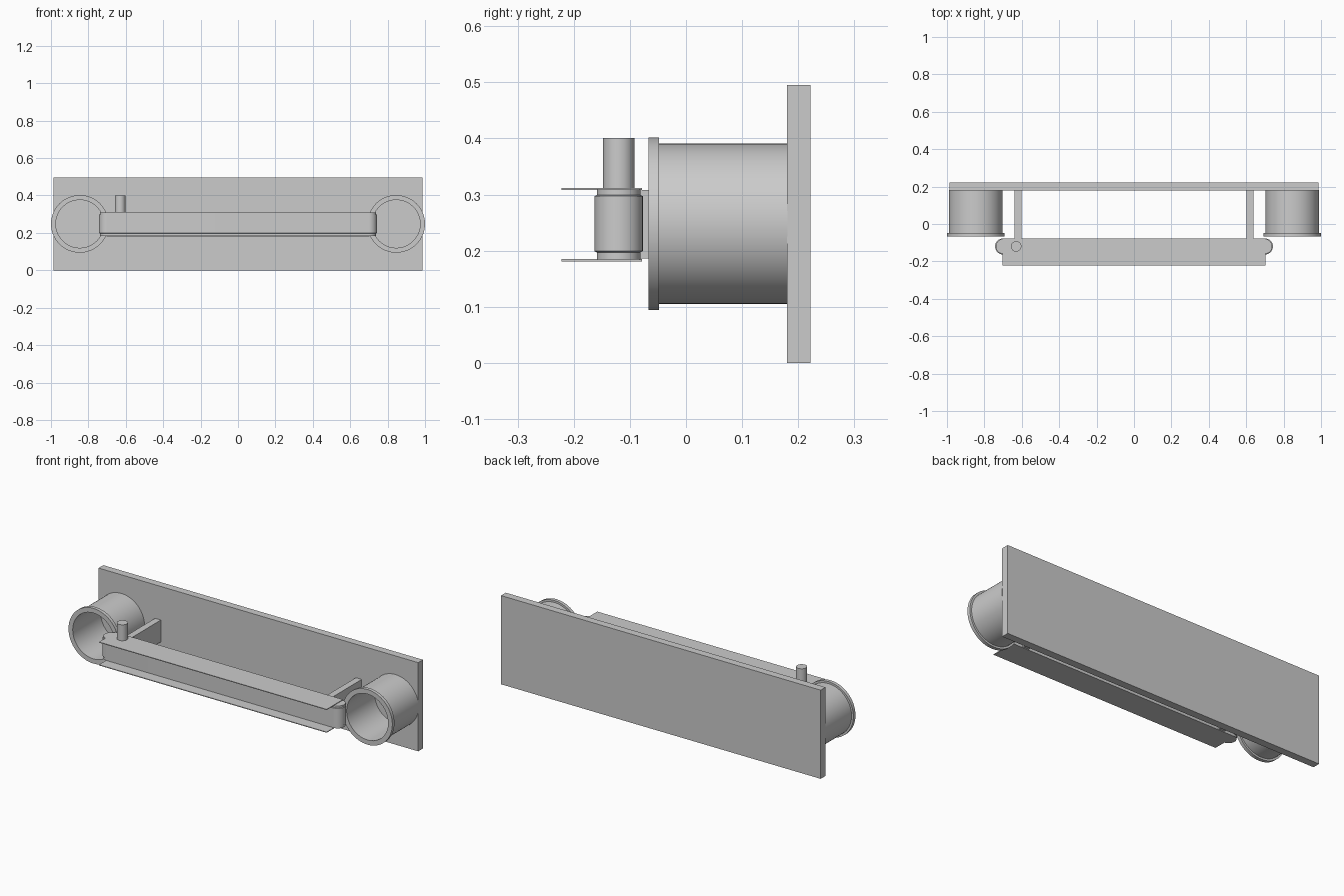
import bpy, bmesh, math

if "Cube" in bpy.data.objects:
    bpy.data.objects.remove(bpy.data.objects["Cube"])

grey = bpy.data.materials.new("plain grey")
grey.diffuse_color = (0.6, 0.6, 0.6, 1)
grey.use_nodes = True
grey.node_tree.nodes["Principled BSDF"].inputs["Base Color"].default_value = grey.diffuse_color


def finish(name, bm, smooth=False):
    bmesh.ops.recalc_face_normals(bm, faces=bm.faces)
    me = bpy.data.meshes.new(name)
    bm.to_mesh(me)
    bm.free()
    ob = bpy.data.objects.new(name, me)
    bpy.context.collection.objects.link(ob)
    me.materials.append(grey)
    if smooth:
        bpy.ops.object.select_all(action='DESELECT')
        ob.select_set(True)
        bpy.context.view_layer.objects.active = ob
        bpy.ops.object.shade_smooth_by_angle(angle=math.radians(35))
    return ob


def box(name, x0, x1, y0, y1, z0, z1):
    bm = bmesh.new()
    bmesh.ops.create_cube(bm, size=1)
    for v in bm.verts:
        v.co = ((x0 + x1) / 2 + v.co.x * (x1 - x0),
                (y0 + y1) / 2 + v.co.y * (y1 - y0),
                (z0 + z1) / 2 + v.co.z * (z1 - z0))
    return finish(name, bm)


def lathe_y(name, cx, cz, profile, n=64):
    """Closed (radius, y) profile revolved about a y-parallel axis."""
    bm = bmesh.new()
    rings = [[bm.verts.new((cx + r * math.cos(2 * math.pi * i / n), y,
                            cz + r * math.sin(2 * math.pi * i / n)))
              for i in range(n)] for r, y in profile]
    for a, b in zip(rings, rings[1:] + rings[:1]):
        for i in range(n):
            j = (i + 1) % n
            bm.faces.new((a[i], a[j], b[j], b[i]))
    return finish(name, bm, True)


def stadium(name, half, cy, layers, n=24):
    """Stack of (radius, z) stadium outlines, capped top and bottom."""
    bm = bmesh.new()
    rings = []
    for r, z in layers:
        ring = []
        for side in (1, -1):
            for i in range(n + 1):
                a = -math.pi / 2 + math.pi * i / n
                ring.append(bm.verts.new((side * (half + r * math.cos(a)),
                                          cy + side * r * math.sin(a), z)))
        rings.append(ring)
    for a, b in zip(rings, rings[1:]):
        for i in range(len(a)):
            j = (i + 1) % len(a)
            bm.faces.new((a[i], a[j], b[j], b[i]))
    bm.faces.new(rings[0])
    bm.faces.new(rings[-1])
    return finish(name, bm, True)


# Wall panel
box("back_panel", -0.987, 0.987, 0.18, 0.222, 0, 0.495)

# Flanged cups and support arms at both ends
for side, s in (("left", -1), ("right", 1)):
    lathe_y(side + "_cup", s * 0.846, 0.248,
            [(0.128, 0.181), (0.143, 0.181), (0.143, -0.048),
             (0.154, -0.048), (0.154, -0.067), (0.128, -0.067)])
    box(side + "_arm", s * 0.62 - 0.018, s * 0.62 + 0.018,
        -0.085, 0.181, 0.186, 0.308)

# Round-ended bar with a raised middle band
stadium("bar", 0.70, -0.12, [(0.039, 0.184), (0.039, 0.197), (0.043, 0.199),
                             (0.043, 0.297), (0.039, 0.299), (0.039, 0.309)])

# Thin ledges above and below the bar
box("top_ledge", -0.703, 0.703, -0.222, -0.078, 0.308, 0.312)
box("bottom_ledge", -0.703, 0.703, -0.222, -0.078, 0.181, 0.185)

# Upright peg
bm = bmesh.new()
bmesh.ops.create_cone(bm, cap_ends=True, segments=32, radius1=0.028,
                      radius2=0.028, depth=0.092)
bmesh.ops.translate(bm, verts=bm.verts, vec=(-0.63, -0.12, 0.355))
finish("peg", bm, True)
